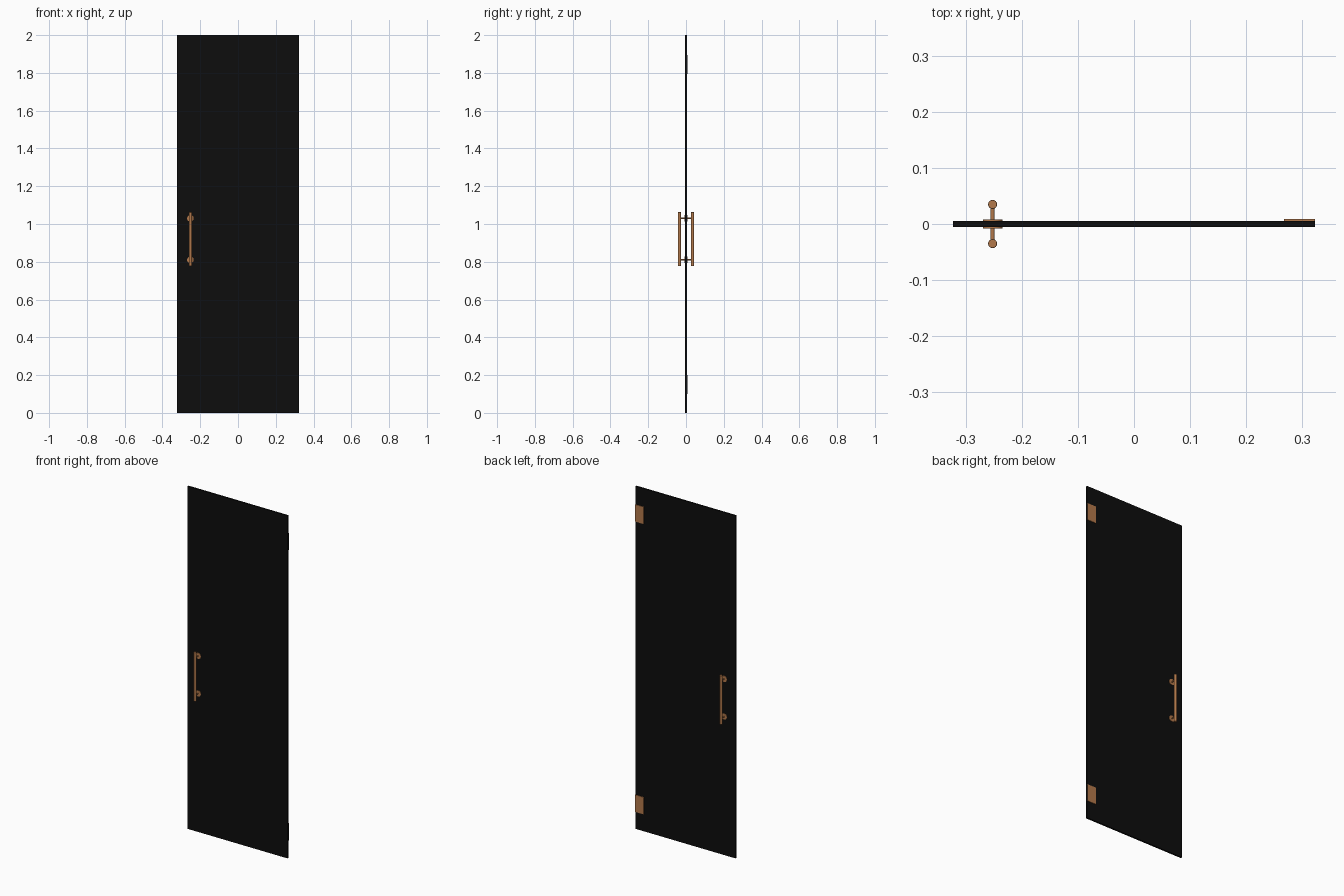
import bpy, math

if "Cube" in bpy.data.objects:
    bpy.data.objects.remove(bpy.data.objects["Cube"])


def material(name, color):
    m = bpy.data.materials.new(name)
    m.diffuse_color = (*color, 1)
    m.use_nodes = True
    m.node_tree.nodes["Principled BSDF"].inputs["Base Color"].default_value = m.diffuse_color
    return m


glass = material("dark_glass", (0.004, 0.004, 0.004))
copper = material("copper", (0.45, 0.19, 0.07))


def finish(name, mat, bevel):
    ob = bpy.context.object
    ob.name = name
    ob.data.materials.append(mat)
    if bevel:
        mod = ob.modifiers.new("bevel", 'BEVEL')
        mod.width = bevel
        mod.segments = 2
    return ob


def box(name, lo, hi, mat, bevel=0):
    bpy.ops.mesh.primitive_cube_add(size=1, location=[(a + b) / 2 for a, b in zip(lo, hi)])
    bpy.context.object.scale = [b - a for a, b in zip(lo, hi)]
    bpy.ops.object.transform_apply(location=False, rotation=False, scale=True)
    return finish(name, mat, bevel)


def rod(name, loc, radius, length, along_y=False, bevel=0):
    rot = (math.pi / 2, 0, 0) if along_y else (0, 0, 0)
    bpy.ops.mesh.primitive_cylinder_add(vertices=32, radius=radius, depth=length,
                                        location=loc, rotation=rot)
    bpy.ops.object.shade_smooth_by_angle()
    return finish(name, copper, bevel)


# Door panel
T = 0.005
box("door_panel", (-0.323, -T, 0), (0.323, T, 2), glass)

# Hinge plates on the back, with dark outer edges
for label, z in (("lower", 0.1), ("upper", 1.795)):
    plate = box(label + "_hinge_plate", (0.267, T - 0.001, z), (0.323, 0.0085, z + 0.1), copper)
    plate.data.materials.append(glass)
    for f in plate.data.polygons:
        if f.normal.x > 0.9:
            f.material_index = 1

# Pull handles on both faces: grip, posts and rosettes
HX, HZ = -0.252, 0.92
for side, s in (("front", -1), ("back", 1)):
    rod(side + "_grip", (HX, s * 0.035, HZ), 0.008, 0.285, bevel=0.001)
    for label, dz in (("lower", -0.11), ("upper", 0.11)):
        rod(f"{side}_{label}_post", (HX, s * 0.0185, HZ + dz), 0.0035, 0.033, True)
        rod(f"{side}_{label}_rosette", (HX, s * 0.006, HZ + dz), 0.0175, 0.004, True)
